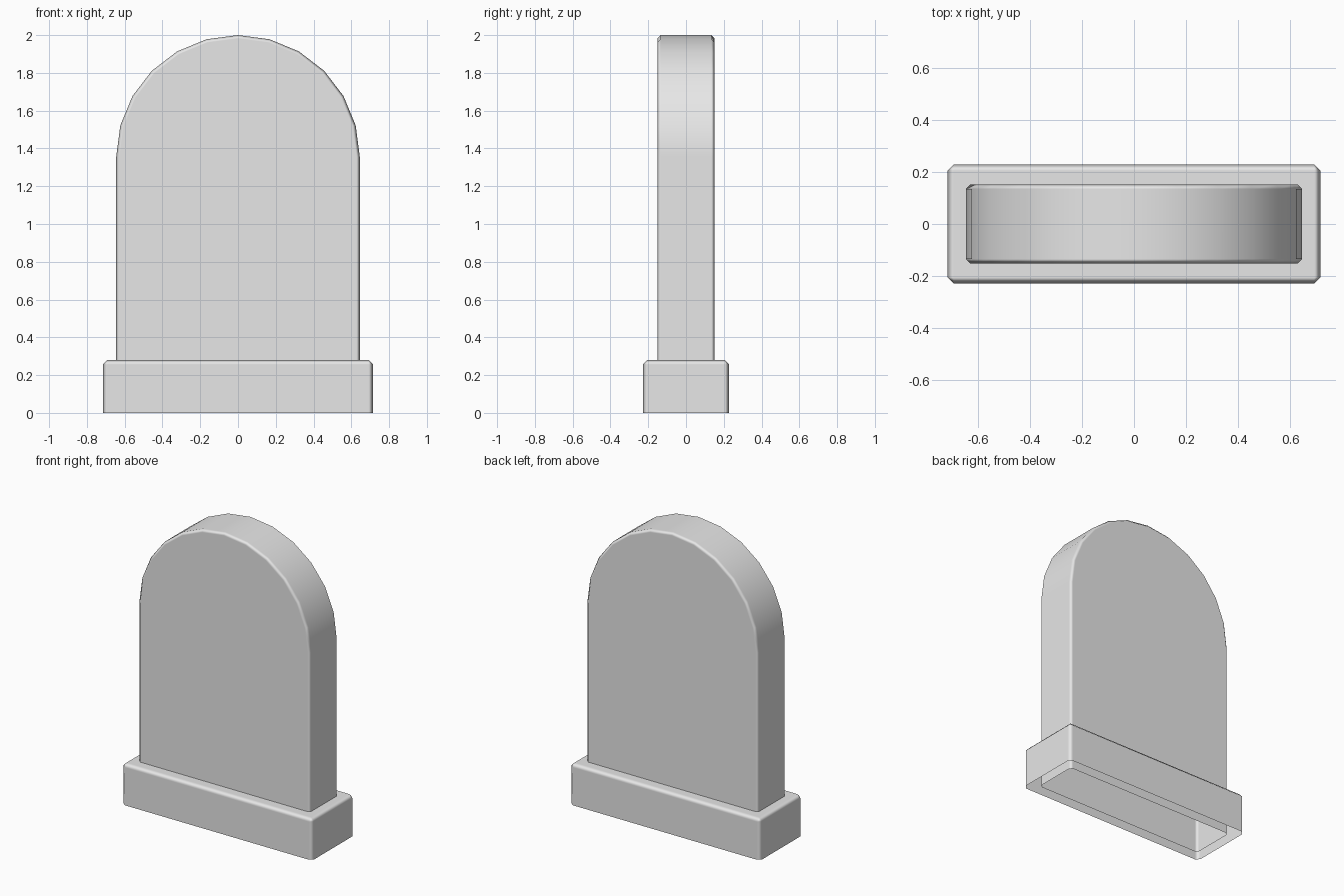
import bpy, bmesh, math

if "Cube" in bpy.data.objects:
    bpy.data.objects.remove(bpy.data.objects["Cube"])

stone = bpy.data.materials.new("light_grey_stone")
stone.diffuse_color = (0.8, 0.8, 0.8, 1.0)
stone.use_nodes = True
stone.node_tree.nodes["Principled BSDF"].inputs["Base Color"].default_value = stone.diffuse_color


def make_part(name, profile, half_depth, bevel, pick_edge):
    """Extrude an x-z profile along y, chamfer chosen edges, leave the underside open."""
    bm = bmesh.new()
    front = bm.faces.new([bm.verts.new((x, -half_depth, z)) for x, z in profile])
    ext = bmesh.ops.extrude_face_region(bm, geom=[front], use_keep_orig=True)
    back = [v for v in ext["geom"] if isinstance(v, bmesh.types.BMVert)]
    bmesh.ops.translate(bm, verts=back, vec=(0, 2 * half_depth, 0))
    bmesh.ops.recalc_face_normals(bm, faces=bm.faces[:])
    on_ground = lambda item: all(v.co.z < 1e-5 for v in item.verts)
    edges = [e for e in bm.edges if not on_ground(e) and pick_edge(e)]
    bmesh.ops.bevel(bm, geom=edges, offset=bevel, segments=1,
                    affect='EDGES', clamp_overlap=True)
    bmesh.ops.delete(bm, geom=[f for f in bm.faces if on_ground(f)], context='FACES')
    for f in bm.faces:
        f.smooth = True
    mesh = bpy.data.meshes.new(name)
    bm.to_mesh(mesh)
    bm.free()
    mesh.materials.append(stone)
    obj = bpy.data.objects.new(name, mesh)
    bpy.context.collection.objects.link(obj)
    # Keep the broad faces flat while the chamfers shade softly
    mod = obj.modifiers.new("weighted_normals", 'WEIGHTED_NORMAL')
    mod.weight = 100
    return obj


# Plinth: low open-bottomed block with soft upper and corner edges
W, H = 0.715, 0.28
make_part("plinth", [(-W, 0), (W, 0), (W, H), (-W, H)], 0.228, 0.024,
          lambda e: True)

# Upright slab: straight sides with a half-round top, soft front and back rims
R, TOP, SEG = 0.645, 2.0, 12
arch = [(R * math.cos(math.pi * i / SEG), TOP - R + R * math.sin(math.pi * i / SEG))
        for i in range(SEG + 1)]
make_part("slab", [(-R, 0), (R, 0)] + arch, 0.152, 0.018,
          lambda e: abs(e.verts[0].co.y - e.verts[1].co.y) < 1e-5)
